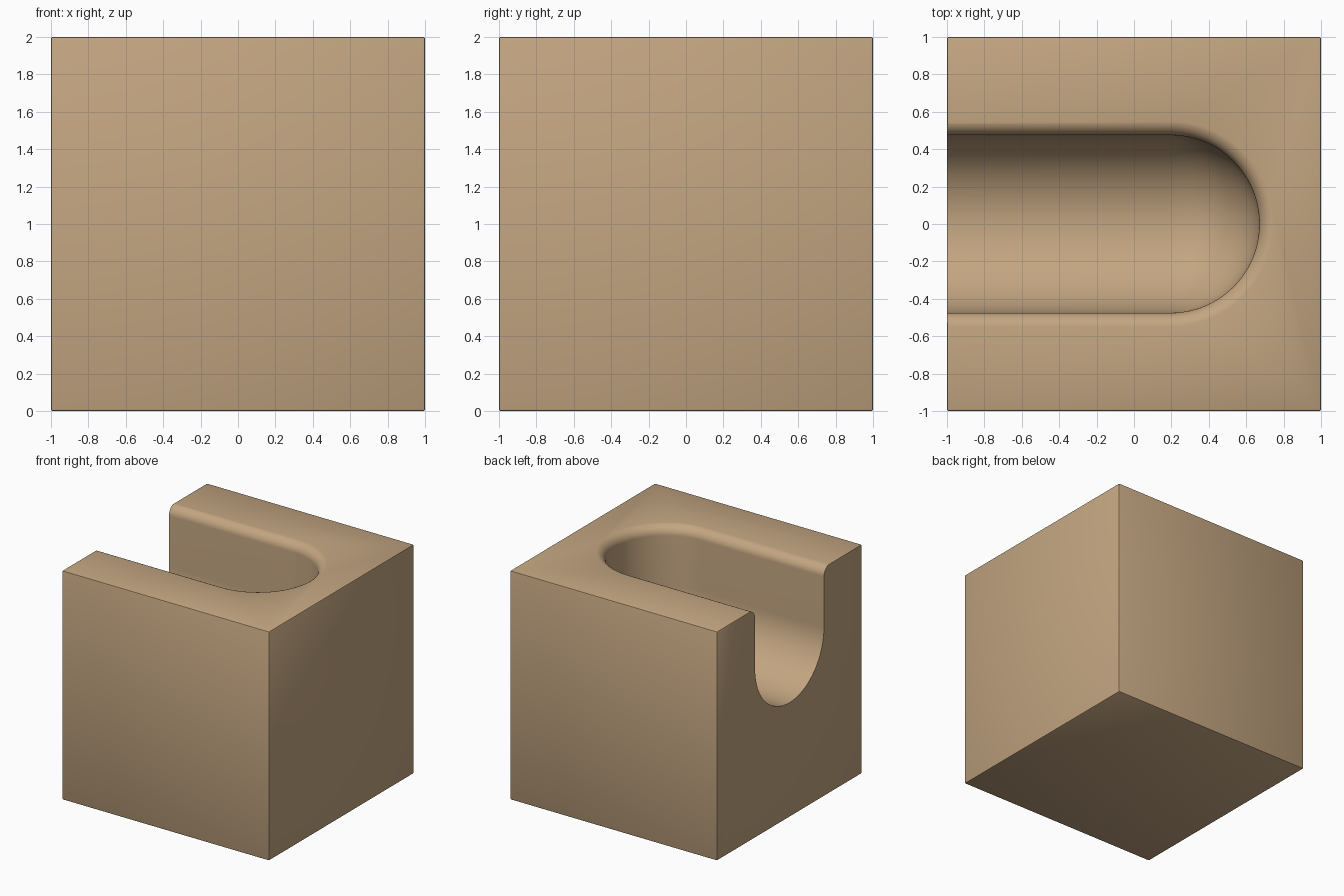
import bpy
import bmesh
from math import sin, cos, pi, radians

old = bpy.data.objects.get("Cube")
if old:
    bpy.data.objects.remove(old, do_unlink=True)

tan = bpy.data.materials.new("warm tan")
tan.use_nodes = True
tan.diffuse_color = (0.55, 0.38, 0.22, 1)
tan.node_tree.nodes["Principled BSDF"].inputs["Base Color"].default_value = tan.diffuse_color

HALF_WIDTH = 0.475   # radius of the slot and of its round end
END_X = 0.195        # centre of the round end
FLOOR = 1.0          # lowest point of the slot
LIP = 0.085          # radius of the rounded rim


def new_object(name, bm):
    bmesh.ops.recalc_face_normals(bm, faces=bm.faces)
    mesh = bpy.data.meshes.new(name)
    bm.to_mesh(mesh)
    bm.free()
    mesh.materials.append(tan)
    obj = bpy.data.objects.new(name, mesh)
    bpy.context.collection.objects.link(obj)
    return obj


# Block with finely eased edges
bm = bmesh.new()
bmesh.ops.create_cube(bm, size=2)
bmesh.ops.translate(bm, verts=bm.verts, vec=(0, 0, 1))
bmesh.ops.bevel(bm, geom=bm.edges[:], offset=0.01, segments=2,
                profile=0.5, affect='EDGES')
block = new_object("slotted_block", bm)

# Slot profile as (radius, height): round floor, straight wall, flared rim
steps = 20
profile = []
for i in range(1, steps + 1):
    a = i / steps * pi / 2
    profile.append((HALF_WIDTH * sin(a), FLOOR + HALF_WIDTH * (1 - cos(a))))
for i in range(13):
    a = i / 12 * pi / 2
    profile.append((HALF_WIDTH + LIP * (1 - cos(a)), 2.001 - LIP * (1 - sin(a))))
profile.append((HALF_WIDTH + LIP, 2.3))

# Slot cutter: U-shaped rings, open end past the side of the block
bm = bmesh.new()
arc = 48


def ring(r, z):
    pts = [(-1.3, -r)]
    for i in range(arc + 1):
        a = -pi / 2 + pi * i / arc
        pts.append((END_X + r * cos(a), r * sin(a)))
    pts.append((-1.3, r))
    return [bm.verts.new((x, y, z)) for x, y in pts]


rings = [ring(r, z) for r, z in profile]
for low, high in zip(rings, rings[1:]):
    for i in range(len(low) - 1):
        bm.faces.new((low[i], low[i + 1], high[i + 1], high[i]))

# Close the floor, the top and the outer end
floor_out = bm.verts.new((-1.3, 0, FLOOR))
floor_in = bm.verts.new((END_X, 0, FLOOR))
first = rings[0]
bm.faces.new((floor_out, floor_in, first[1], first[0]))
bm.faces.new((floor_in, floor_out, first[-1], first[-2]))
for i in range(1, arc + 1):
    bm.faces.new((floor_in, first[i + 1], first[i]))
bm.faces.new(rings[-1])
bm.faces.new([r[0] for r in rings] + [r[-1] for r in reversed(rings)] + [floor_out])
cutter = new_object("slot_cutter", bm)
cutter.hide_render = True
cutter.hide_viewport = True
cutter.display_type = 'WIRE'

# Cut the slot and keep the result as plain mesh
cut = block.modifiers.new("slot", 'BOOLEAN')
cut.operation = 'DIFFERENCE'
cut.solver = 'EXACT'
cut.object = cutter
bpy.context.view_layer.objects.active = block
block.select_set(True)
bpy.ops.object.modifier_apply(modifier=cut.name)
bpy.data.objects.remove(cutter, do_unlink=True)

bpy.ops.object.shade_smooth_by_angle(angle=radians(30))
